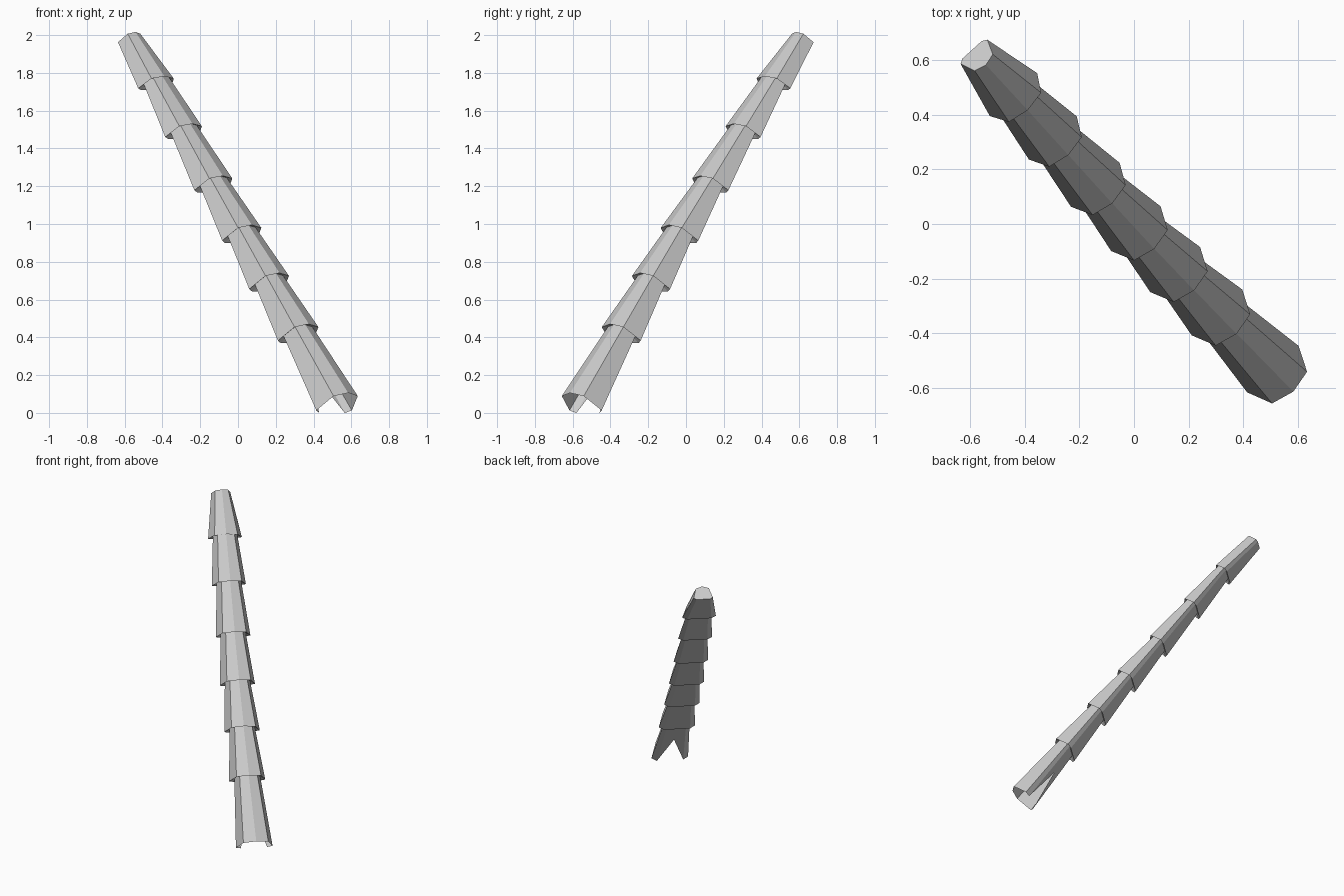
import bpy, bmesh
from mathutils import Vector

cube = bpy.data.objects.get("Cube")
if cube:
    bpy.data.objects.remove(cube, do_unlink=True)

# One flat grey for every part
grey = bpy.data.materials.new("plain_grey")
grey.use_nodes = True
colour = (0.6, 0.6, 0.6, 1)
grey.diffuse_color = colour
grey.node_tree.nodes["Principled BSDF"].inputs["Base Color"].default_value = colour

# Leaning frame: along the stalk, sideways, and outwards from its upper side
ALONG = Vector((-0.43, 0.474, 0.77)).normalized()
SIDE = Vector((0.74, 0.67, 0)).normalized()
OUT = SIDE.cross(ALONG)

# Half cross-section: flat belly, wide flanks, ridged back
SECTION = [(-0.72, -0.15), (-1, 0), (-0.68, 0.82), (0, 1),
           (0.68, 0.82), (1, 0), (0.72, -0.15)]


def point(s, u, v):
    return ALONG * s + SIDE * u + OUT * v


def ring(bm, s, width, height, base, shift):
    return [bm.verts.new(point(s, shift + width * a, base + height * b))
            for a, b in SECTION]


def loft(bm, first, second, closed=True):
    n = len(first)
    for i in range(n if closed else n - 1):
        j = (i + 1) % n
        bm.faces.new((first[i], first[j], second[j], second[i]))


def finish(bm, name):
    bmesh.ops.recalc_face_normals(bm, faces=bm.faces)
    mesh = bpy.data.meshes.new(name)
    bm.to_mesh(mesh)
    bm.free()
    mesh.materials.append(grey)
    bpy.context.collection.objects.link(bpy.data.objects.new(name, mesh))


# Each lip: position along, half width, height, base offset, sideways shift
LIPS = [(1.735, 0.117, 0.10, 0.60, -0.008),
        (1.40, 0.118, 0.11, 0.60, -0.008),
        (1.035, 0.12, 0.12, 0.598, -0.008),
        (0.69, 0.122, 0.13, 0.596, -0.006),
        (0.36, 0.123, 0.134, 0.592, 0),
        (0.01, 0.125, 0.138, 0.586, 0.008),
        (-0.46, 0.127, 0.145, 0.574, 0.02)]


def neck(lip):
    # Narrow start of the segment tucked under a lip
    s, width, height, base, shift = lip
    return s + 0.015, width * 0.72, height * 0.68, base + 0.02, shift


start = (2.06, 0.066, 0.085, 0.592, -0.01)
for i, lip in enumerate(LIPS):
    bm = bmesh.new()
    top = ring(bm, *start)
    low = ring(bm, *lip)
    if i == 0:
        bm.faces.new(top)
    if i < len(LIPS) - 1:
        # Closed flared segment with a stepped lip
        loft(bm, top, low)
        start = neck(lip)
        loft(bm, low, ring(bm, *start))
        finish(bm, f"segment_{i + 1}")
    else:
        # Hollow end segment with a V notch in its belly
        loft(bm, top, low, closed=False)
        middle_top = (top[0].co + top[-1].co) / 2
        middle_low = (low[0].co + low[-1].co) / 2
        notch = bm.verts.new(middle_low.lerp(middle_top, 0.58))
        bm.faces.new((low[0], top[0], notch))
        bm.faces.new((top[0], top[-1], notch))
        bm.faces.new((top[-1], low[-1], notch))
        finish(bm, "hollow_end_segment")
